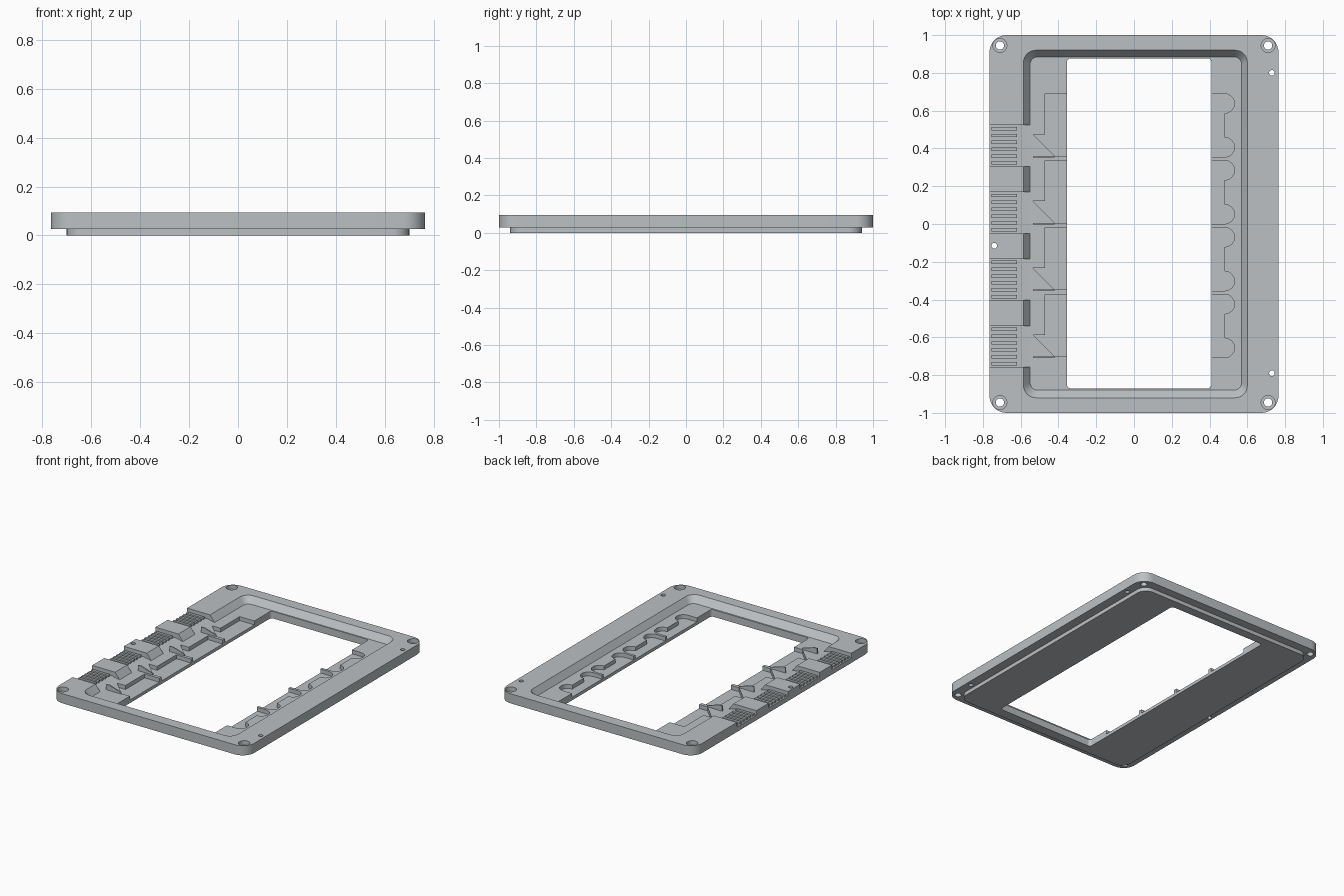
import bpy, bmesh, math
from mathutils import Vector

cube = bpy.data.objects.get("Cube")
if cube:
    bpy.data.objects.remove(cube, do_unlink=True)

grey = bpy.data.materials.new("light grey")
grey.use_nodes = True
colour = (0.50, 0.53, 0.545, 1)
grey.diffuse_color = colour
grey.node_tree.nodes["Principled BSDF"].inputs["Base Color"].default_value = colour


def arc(cx, cy, r, start, end, steps=8):
    return [(cx + r * math.cos(math.radians(start + (end - start) * i / steps)),
             cy + r * math.sin(math.radians(start + (end - start) * i / steps)))
            for i in range(steps + 1)]


def rounded(x0, x1, y0, y1, r):
    return (arc(x1 - r, y1 - r, r, 0, 90) + arc(x0 + r, y1 - r, r, 90, 180)
            + arc(x0 + r, y0 + r, r, 180, 270) + arc(x1 - r, y0 + r, r, 270, 360))


def circle(cx, cy, r):
    return arc(cx, cy, r, 0, 360, 24)[:-1]


def loft(name, sections):
    """Solid through a stack of (outline, height) sections."""
    bm = bmesh.new()
    rings = [[bm.verts.new((x, y, z)) for x, y in pts] for pts, z in sections]
    n = len(rings[0])
    for low, high in zip(rings, rings[1:]):
        for i in range(n):
            j = (i + 1) % n
            bm.faces.new((low[i], low[j], high[j], high[i]))
    bm.faces.new(rings[0][::-1])
    bm.faces.new(rings[-1])
    bmesh.ops.recalc_face_normals(bm, faces=bm.faces)
    mesh = bpy.data.meshes.new(name)
    bm.to_mesh(mesh)
    bm.free()
    mesh.materials.append(grey)
    obj = bpy.data.objects.new(name, mesh)
    bpy.context.collection.objects.link(obj)
    return obj


def prism(name, pts, z0, z1):
    return loft(name, [(pts, z0), (pts, z1)])


def prism_y(name, profile, y0, y1):
    """Solid from an x-z profile, swept along y."""
    obj = prism(name, profile, -y1, -y0)
    for v in obj.data.vertices:
        v.co = Vector((v.co.x, -v.co.z, v.co.y))
    return obj


def cut(target, cutter):
    cutter.hide_render = True
    mod = target.modifiers.new("cut", 'BOOLEAN')
    mod.operation = 'DIFFERENCE'
    mod.solver = 'EXACT'
    mod.object = cutter
    bpy.context.view_layer.objects.active = target
    bpy.ops.object.modifier_apply(modifier=mod.name)
    bpy.data.objects.remove(cutter, do_unlink=True)


TOP, FLOOR, POCKET, NOTCH = 0.095, 0.05, 0.022, 0.062

# Frame body with a smaller foot underneath
foot = rounded(-0.70, 0.70, -0.94, 0.94, 0.07)
rim = rounded(-0.765, 0.765, -1, 1, 0.09)
frame = loft("frame", [(foot, 0), (foot, 0.027), (rim, 0.027), (rim, TOP)])

# Sloped recess and through opening
inner = rounded(-0.55, 0.57, -0.88, 0.885, 0.04)
outer = rounded(-0.585, 0.60, -0.92, 0.92, 0.065)
cut(frame, loft("recess", [(inner, FLOOR), (outer, TOP), (outer, 0.15)]))
cut(frame, prism("opening", rounded(-0.355, 0.41, -0.87, 0.877, 0.02), -0.1, 0.2))

# Four repeated bays along the sides
for k in range(4):
    y = 0.69 - 0.354 * k
    # Stepped pocket beside the opening
    left = [(-0.34, y), (-0.47, y), (-0.47, y - 0.215), (-0.535, y - 0.215),
            (-0.42, y - 0.33), (-0.34, y - 0.33)]
    cut(frame, prism("left_pocket", left, POCKET, 0.07))
    # Pocket with two round ends
    right = ([(0.40, y)] + arc(0.48, y - 0.052, 0.052, 90, -90)
             + arc(0.48, y - 0.284, 0.052, 90, -90) + [(0.40, y - 0.336)])
    cut(frame, prism("right_pocket", right, POCKET, 0.07))
    # Notch through the edge, sloping into the recess
    profile = [(-0.8, NOTCH), (-0.605, NOTCH), (-0.55, FLOOR), (-0.55, 0.15), (-0.8, 0.15)]
    y0, y1 = y - 0.385, y - 0.167
    cut(frame, prism_y("notch", profile, y0, y1))
    # Grip ribs on the notch floor
    pitch = (y1 - y0) / 6
    for i in range(6):
        a = y0 + pitch * (i + 0.25)
        prism("grip_rib", [(-0.755, a), (-0.62, a), (-0.62, a + pitch / 2),
                           (-0.755, a + pitch / 2)], NOTCH - 0.005, NOTCH + 0.012)
    # Upright fin next to the pocket
    fin = [(-0.535, 0.04), (-0.42, 0.04), (-0.42, 0.06), (-0.51, 0.088), (-0.535, 0.088)]
    prism_y("fin", fin, y - 0.338, y - 0.33)

# Counterbored corner holes
for sx in (-1, 1):
    for sy in (-1, 1):
        small = circle(0.71 * sx, 0.945 * sy, 0.022)
        wide = circle(0.71 * sx, 0.945 * sy, 0.037)
        cut(frame, loft("corner_hole", [(small, -0.1), (small, 0.065), (wide, 0.065), (wide, 0.15)]))

# Small pin holes
for x, y in ((0.73, 0.80), (0.73, -0.79), (-0.74, -0.115)):
    cut(frame, prism("pin_hole", circle(x, y, 0.015), -0.1, 0.2))

# Keep flat faces crisp and round walls smooth
bpy.ops.object.select_all(action='DESELECT')
frame.select_set(True)
bpy.context.view_layer.objects.active = frame
bpy.ops.object.shade_smooth_by_angle(angle=math.radians(30))
